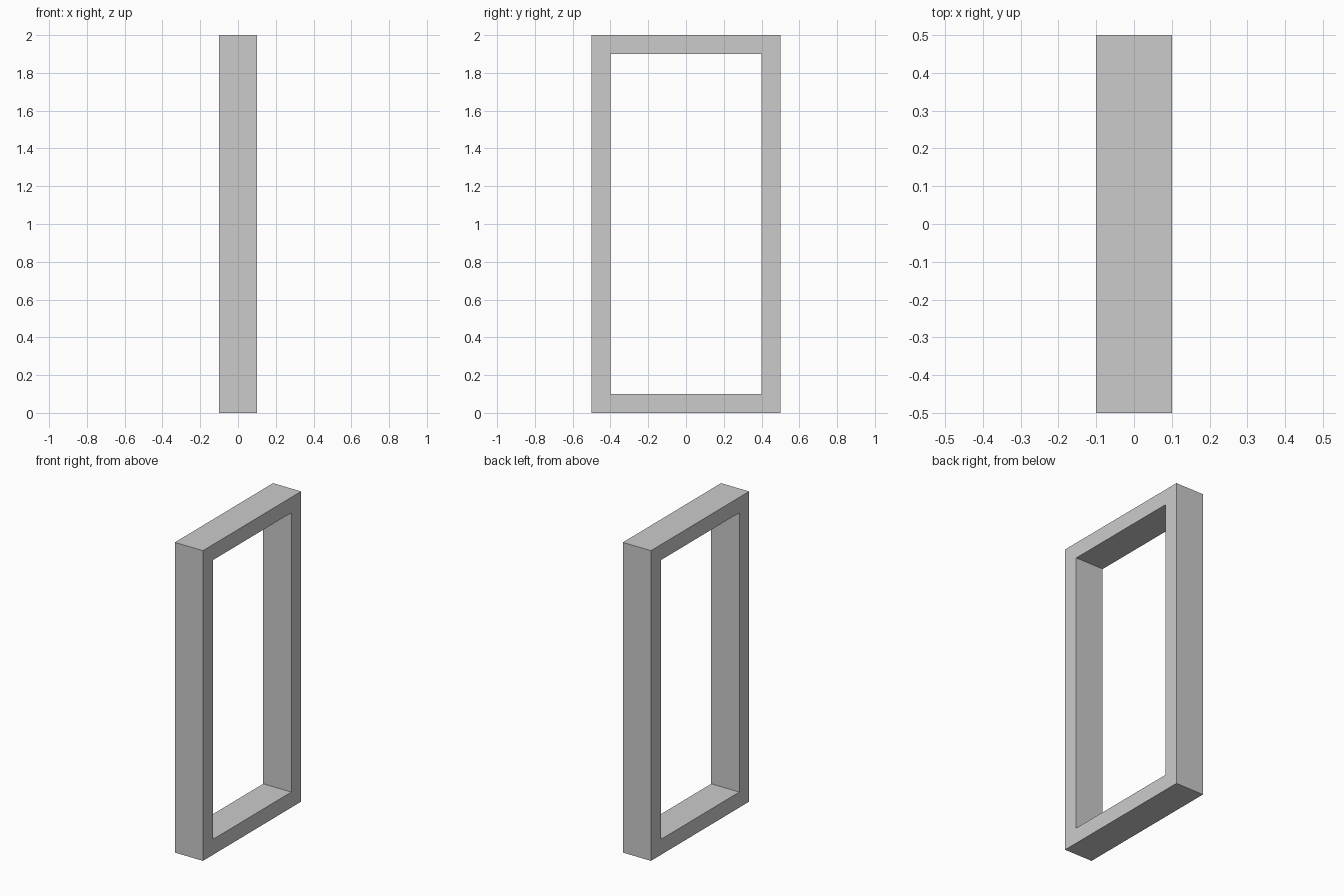
import bpy, bmesh

if "Cube" in bpy.data.objects:
    bpy.data.objects.remove(bpy.data.objects["Cube"])

DEPTH = 0.2
OUTER = [(-0.5, 0), (0.5, 0), (0.5, 2), (-0.5, 2)]
INNER = [(-0.4, 0.1), (0.4, 0.1), (0.4, 1.9), (-0.4, 1.9)]

# Rectangular frame: a flat ring of four quads, extruded along x
bm = bmesh.new()
outer = [bm.verts.new((-DEPTH / 2, y, z)) for y, z in OUTER]
inner = [bm.verts.new((-DEPTH / 2, y, z)) for y, z in INNER]
for i in range(4):
    j = (i + 1) % 4
    bm.faces.new((outer[i], outer[j], inner[j], inner[i]))

ring = bmesh.ops.extrude_face_region(bm, geom=bm.faces[:], use_keep_orig=True)
moved = [g for g in ring["geom"] if isinstance(g, bmesh.types.BMVert)]
bmesh.ops.translate(bm, verts=moved, vec=(DEPTH, 0, 0))
bmesh.ops.recalc_face_normals(bm, faces=bm.faces[:])

mesh = bpy.data.meshes.new("door_frame")
bm.to_mesh(mesh)
bm.free()
frame = bpy.data.objects.new("door_frame", mesh)
bpy.context.collection.objects.link(frame)
